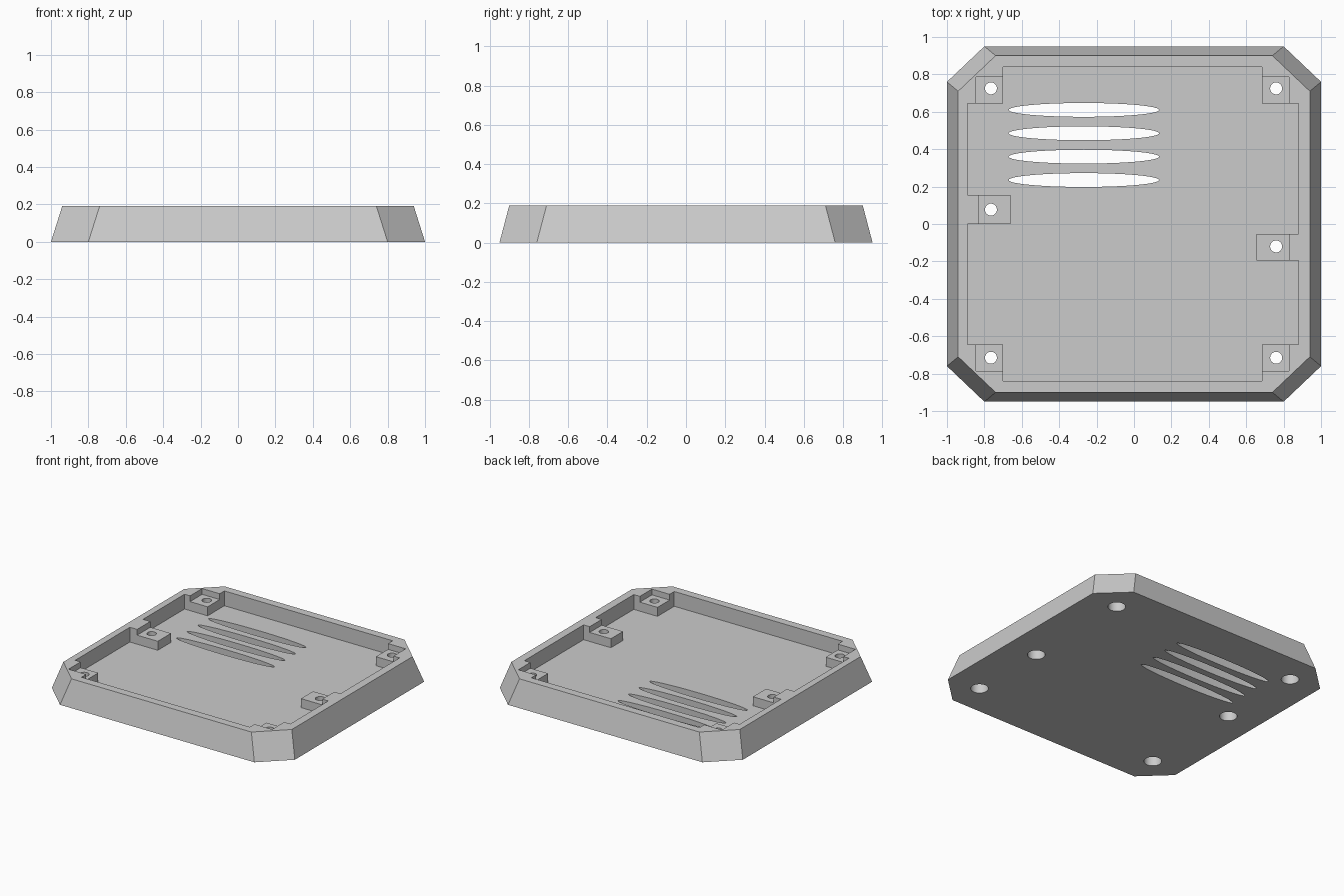
import bpy, bmesh, math

if "Cube" in bpy.data.objects:
    bpy.data.objects.remove(bpy.data.objects["Cube"], do_unlink=True)

RIM, FLOOR, BOSS = 0.19, 0.08, 0.147   # heights of rim, tray floor and boss tops

grey = bpy.data.materials.new("plain grey")
grey.use_nodes = True
grey.diffuse_color = (0.6, 0.6, 0.6, 1)
grey.node_tree.nodes["Principled BSDF"].inputs["Base Color"].default_value = (0.6, 0.6, 0.6, 1)


def loft(name, lower, upper, z0, z1):
    """Closed solid between two outlines with the same point count."""
    bm = bmesh.new()
    a = [bm.verts.new((x, y, z0)) for x, y in lower]
    b = [bm.verts.new((x, y, z1)) for x, y in upper]
    bm.faces.new(a)
    bm.faces.new(b)
    for i in range(len(a)):
        j = (i + 1) % len(a)
        bm.faces.new((a[i], a[j], b[j], b[i]))
    bmesh.ops.recalc_face_normals(bm, faces=bm.faces)
    mesh = bpy.data.meshes.new(name)
    bm.to_mesh(mesh)
    bm.free()
    mesh.materials.append(grey)
    obj = bpy.data.objects.new(name, mesh)
    bpy.context.collection.objects.link(obj)
    return obj


def octagon(w, d, cx, cy):
    """Rectangle of half size w, d with corners clipped at cx, cy."""
    return [(cx, -d), (w, -cy), (w, cy), (cx, d), (-cx, d), (-w, cy), (-w, -cy), (-cx, -d)]


def ellipse(x, y, rx, ry, n):
    return [(x + rx * math.cos(math.tau * i / n), y + ry * math.sin(math.tau * i / n))
            for i in range(n)]


def rect(x0, x1, y0, y1):
    return [(x0, y0), (x1, y0), (x1, y1), (x0, y1)]


tray = loft("case_tray", octagon(1, 0.95, 0.8, 0.76), octagon(0.94, 0.9, 0.74, 0.71), 0, RIM)


def cut(outline, z0, z1):
    """Carve a straight prism out of the tray."""
    cutter = loft("cutter", outline, outline, z0, z1)
    cutter.hide_render = True
    mod = tray.modifiers.new("cut", "BOOLEAN")
    mod.operation = "DIFFERENCE"
    mod.solver = "EXACT"
    mod.object = cutter
    bpy.context.view_layer.objects.active = tray
    bpy.ops.object.modifier_apply(modifier=mod.name)
    bpy.data.objects.remove(cutter, do_unlink=True)


# Cavity outline, stepping around corner bosses and the two side bosses
L, R, D = -0.89, 0.88, 0.84            # cavity walls
BL, BR, BY = -0.70, 0.685, 0.643       # inner sides of corner bosses
cavity = [
    (BL, -D), (BR, -D), (BR, -BY), (R, -BY),
    (R, -0.195), (0.655, -0.195), (0.655, -0.053), (R, -0.053),
    (R, BY), (BR, BY), (BR, D), (BL, D), (BL, BY), (L, BY),
    (L, 0.155), (-0.66, 0.155), (-0.66, 0), (L, 0),
    (L, -BY), (BL, -BY)]
cut(cavity, FLOOR, 0.3)

# Lowered boss tops, overlapping slightly into the cavity
E = 0.01
for x0, x1 in ((-0.845, BL + E), (BR - E, 0.83)):
    cut(rect(x0, x1, BY - E, 0.785), BOSS, 0.3)
    cut(rect(x0, x1, -0.785, -BY + E), BOSS, 0.3)
cut(rect(-0.83, -0.66 + E, -E, 0.155 + E), BOSS, 0.3)
cut(rect(0.655 - E, 0.83, -0.195 - E, -0.053 + E), BOSS, 0.3)

# Screw holes with wider counterbores underneath
for x, y in ((-0.765, 0.725), (0.76, 0.725), (-0.765, 0.077),
             (0.76, -0.12), (-0.765, -0.715), (0.76, -0.715)):
    cut(ellipse(x, y, 0.06, 0.06, 32), -0.1, 0.09)
    cut(ellipse(x, y, 0.032, 0.032, 32), 0.05, 0.3)

# Four long vents
for i in range(4):
    cut(ellipse(-0.268, 0.61 - 0.125 * i, 0.402, 0.037, 64), -0.1, 0.3)

bpy.ops.object.select_all(action="DESELECT")
tray.select_set(True)
bpy.context.view_layer.objects.active = tray
bpy.ops.object.shade_smooth_by_angle(angle=math.radians(25))
